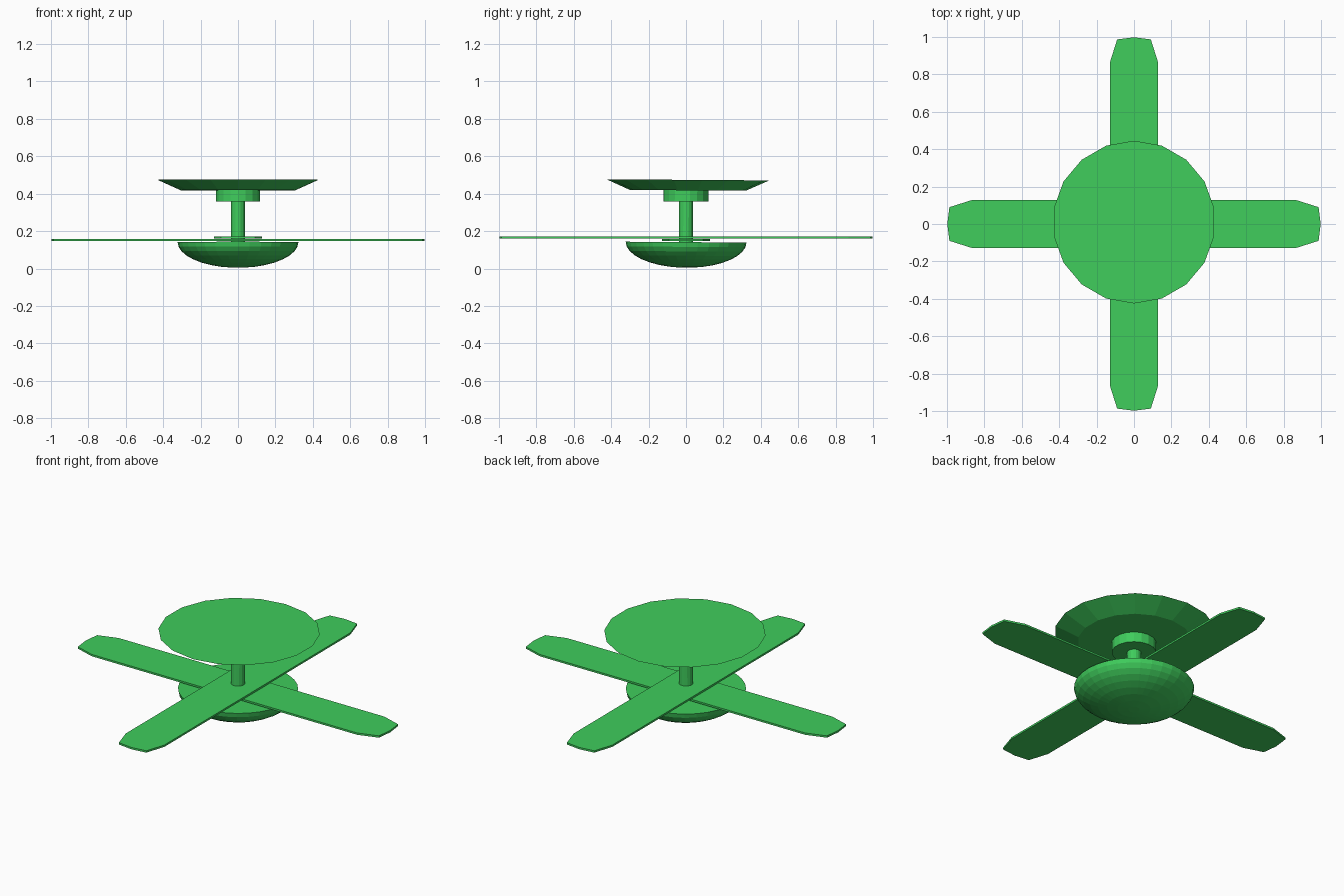
import bpy, bmesh, math
from mathutils import Matrix

cube = bpy.data.objects.get("Cube")
if cube:
    bpy.data.objects.remove(cube, do_unlink=True)

green = bpy.data.materials.new("leaf green")
green.use_nodes = True
colour = (0.05, 0.61, 0.107, 1)
green.diffuse_color = colour
green.node_tree.nodes["Principled BSDF"].inputs["Base Color"].default_value = colour

TILT = Matrix.Rotation(math.radians(-0.4), 4, 'X')  # the body hangs slightly off plumb


def finish(name, bm):
    bmesh.ops.recalc_face_normals(bm, faces=bm.faces)
    mesh = bpy.data.meshes.new(name)
    bm.to_mesh(mesh)
    bm.free()
    mesh.materials.append(green)
    obj = bpy.data.objects.new(name, mesh)
    bpy.context.collection.objects.link(obj)
    return obj


def lathe(name, profile, sides, y=0.0):
    """Closed turned solid from (radius, height) points, bottom to top."""
    bm = bmesh.new()
    rings = []
    for r, z in profile:
        angles = [math.pi / 2 + math.tau * i / sides for i in range(sides)]
        rings.append([bm.verts.new((r * math.cos(a), r * math.sin(a), z)) for a in angles])
    for low, high in zip(rings, rings[1:]):
        for i in range(sides):
            j = (i + 1) % sides
            bm.faces.new((low[i], low[j], high[j], high[i]))
    bm.faces.new(rings[0])
    bm.faces.new(rings[-1])
    # tilt each part about its own mid-height
    mid = (profile[0][1] + profile[-1][1]) / 2
    place = Matrix.Translation((0, y, mid)) @ TILT @ Matrix.Translation((0, 0, -mid))
    bm.transform(place)
    return finish(name, bm)


def blade_pair(name, z, thickness, turn):
    """One plank through the centre with tapered tips at both ends."""
    half = [(0.87, -0.127), (0.987, -0.09), (0.998, 0), (0.987, 0.09), (0.87, 0.127)]
    outline = half + [(-x, -y) for x, y in half]
    bm = bmesh.new()
    face = bm.faces.new([bm.verts.new((x, y, z)) for x, y in outline])
    solid = bmesh.ops.extrude_face_region(bm, geom=[face])
    top = [v for v in solid["geom"] if isinstance(v, bmesh.types.BMVert)]
    bmesh.ops.translate(bm, verts=top, vec=(0, 0, thickness))
    bm.transform(Matrix.Rotation(turn, 4, 'Z'))
    return finish(name, bm)


# Ceiling plate, flared upwards
lathe("ceiling_plate", [(0.31, 0.418), (0.435, 0.474)], 18, 0.01)

# Collar and down rod
lathe("collar", [(0.12, 0.358), (0.12, 0.42)], 18)
lathe("down_rod", [(0.038, 0.13), (0.038, 0.37)], 16)

# Crossed blades, one plank stacked on the other
blade_pair("side_blades", 0.147, 0.011, 0)
blade_pair("front_back_blades", 0.161, 0.011, math.pi / 2)

# Lamp bowl, lower half of a flattened sphere
steps = 9
bowl = []
for k in range(steps):
    a = math.pi / 2 * (0.06 + 0.94 * k / (steps - 1))
    bowl.append((0.323 * math.sin(a), 0.141 - 0.137 * math.cos(a)))
lathe("lamp_bowl", bowl, 32)
